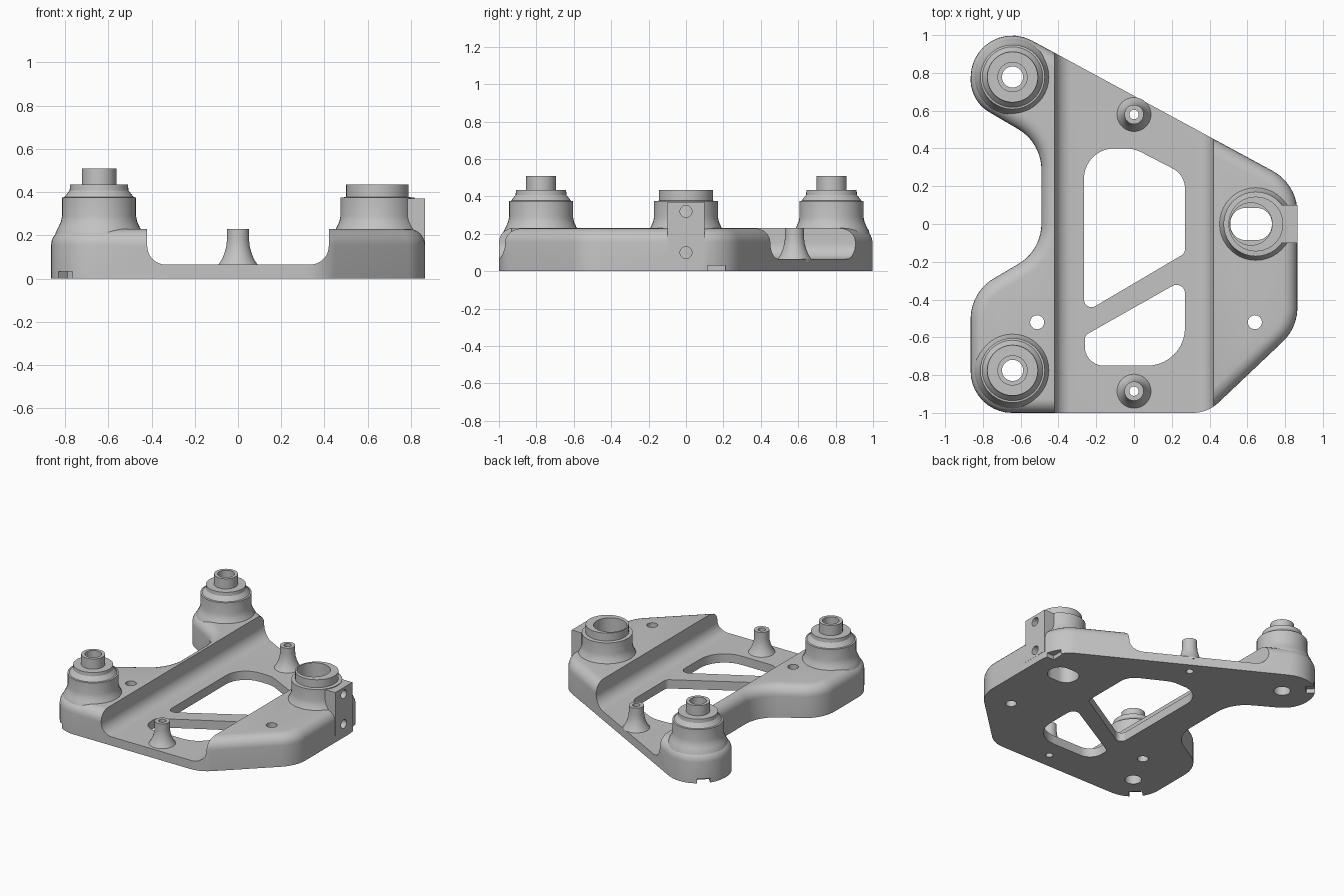
import bpy, bmesh, math
from mathutils import Vector, Matrix

if "Cube" in bpy.data.objects:
    bpy.data.objects.remove(bpy.data.objects["Cube"])

metal = bpy.data.materials.new("grey metal")
metal.use_nodes = True
GREY = (0.55, 0.55, 0.55, 1)
metal.diffuse_color = GREY
metal.node_tree.nodes["Principled BSDF"].inputs["Base Color"].default_value = GREY


def rounded(corners, inset=0, steps=10):
    """Counter-clockwise outline from (x, y, radius) corners, moved inward by inset."""
    out, n = [], len(corners)
    for i, (x, y, r) in enumerate(corners):
        p = Vector((x, y))
        if r == 0:
            out.append(p)
            continue
        a = (Vector(corners[i - 1][:2]) - p).normalized()
        b = (Vector(corners[(i + 1) % n][:2]) - p).normalized()
        half = a.angle(b) / 2
        c = p + (a + b).normalized() * r / math.sin(half)
        t = r / math.tan(half)
        s, e = p + a * t - c, p + b * t - c
        a0 = math.atan2(s.y, s.x)
        sweep = (math.atan2(e.y, e.x) - a0 + math.pi) % math.tau - math.pi
        radius = r - inset if sweep > 0 else r + inset
        for k in range(steps + 1):
            ang = a0 + sweep * k / steps
            out.append(c + Vector((math.cos(ang), math.sin(ang))) * radius)
    return out


def stack(name, rings, closed=False):
    """Skin a list of (outline, z) rings; cap the ends or close into a tube."""
    bm = bmesh.new()
    vs = [[bm.verts.new((p.x, p.y, z)) for p in pts] for pts, z in rings]
    n = len(vs[0])
    for lo, hi in zip(vs, vs[1:] + (vs[:1] if closed else [])):
        for i in range(n):
            j = (i + 1) % n
            bm.faces.new((lo[i], lo[j], hi[j], hi[i]))
    if not closed:
        bm.faces.new(vs[0][::-1])
        bm.faces.new(vs[-1])
    me = bpy.data.meshes.new(name)
    bm.to_mesh(me)
    bm.free()
    ob = bpy.data.objects.new(name, me)
    bpy.context.collection.objects.link(ob)
    me.materials.append(metal)
    return ob


def circle(x, y, r, n=40):
    return [Vector((x + r * math.cos(math.tau * k / n), y + r * math.sin(math.tau * k / n)))
            for k in range(n)]


def lathe(name, x, y, profile, closed=False):
    return stack(name, [(circle(x, y, r), z) for r, z in profile], closed)


def prism(name, pts, z0, z1):
    return stack(name, [(pts, z0), (pts, z1)])


def box(name, x0, x1, y0, y1, z0, z1):
    return prism(name, [Vector(p) for p in ((x0, y0), (x1, y0), (x1, y1), (x0, y1))], z0, z1)


def cut(ob, cutters):
    """Subtract each cutter, trying the next solver if one leaves nothing."""
    bpy.context.view_layer.objects.active = ob
    for c in cutters:
        before = ob.data.copy()
        for solver in ('EXACT', 'MANIFOLD', 'FLOAT'):
            m = ob.modifiers.new("cut", 'BOOLEAN')
            m.operation, m.solver, m.object = 'DIFFERENCE', solver, c
            bpy.ops.object.modifier_apply(modifier=m.name)
            if len(ob.data.polygons) > 0:
                break
            ob.data = before.copy()


TOP, FLOOR, EDGE = 0.23, 0.065, 0.075
BOSS_X, BOSS_YS = -0.643, (-0.775, 0.778)

# Base plate with rounded upper rim
corners = [
    (-0.865, -1, 0.22), (0.39, -1, 0.2), (0.865, -0.55, 0.25), (0.865, 0.21, 0.25),
    (-0.865, 1.147, 0.22), (-0.865, 0.65, 0.2), (-0.49, 0.43, 0.25),
    (-0.49, -0.14, 0.25), (-0.865, -0.36, 0.25)]
rings = [(rounded(corners), 0)]
for k in range(7):
    a = math.pi / 2 * k / 6
    rings.append((rounded(corners, EDGE * (1 - math.cos(a))), TOP - EDGE + EDGE * math.sin(a)))
plate = stack("base_plate", rings)

# Channel running front to back
profile = rounded([(-0.42, 0.4, 0), (-0.42, FLOOR, 0.085), (0.42, FLOOR, 0.085), (0.42, 0.4, 0)])
channel = prism("channel_cutter", profile, -1.2, 1.2)
channel.data.transform(Matrix.Rotation(math.pi / 2, 4, 'X'))

# Windows on both sides of the diagonal rib
big_window = prism("big_window_cutter", rounded([
    (-0.265, 0.4, 0.16), (-0.265, -0.47, 0.04), (0.27, -0.155, 0.04),
    (0.27, 0.26, 0.12), (0.0, 0.4, 0.18)]), -0.1, 0.4)
small_window = prism("small_window_cutter", rounded([
    (-0.26, -0.59, 0.035), (-0.26, -0.75, 0.1), (0.27, -0.75, 0.2), (0.27, -0.29, 0.045)]), -0.1, 0.4)

# Through holes
holes = [prism("hole_cutter", circle(x, y, r), -0.1, 0.8) for x, y, r in
         [(-0.513, -0.52, 0.037), (0.64, -0.52, 0.037), (0, 0.58, 0.025), (0, -0.885, 0.025)]
         + [(BOSS_X, y, 0.056) for y in BOSS_YS]]

# Oval bore, wider at the top, and side screw holes
bore = prism("bore_cutter", rounded([(0.51, -0.085, 0.08), (0.73, -0.085, 0.08),
                                     (0.73, 0.085, 0.08), (0.51, 0.085, 0.08)]), -0.1, 0.8)
counterbore = prism("counterbore_cutter", circle(0.62, 0, 0.112), 0.2, 0.8)
side_holes = []
for z in (0.10, 0.32):
    h = prism("side_hole_cutter", circle(0, 0, 0.032, 20), -0.06, 0.06)
    h.data.transform(Matrix.Translation((0.865, 0, z)) @ Matrix.Rotation(math.pi / 2, 4, 'Y'))
    side_holes.append(h)

# Small notches in the bottom rim
notches = [box("notch_cutter", 0.8, 0.95, 0.115, 0.21, -0.1, 0.03)]
for y, turn in zip(BOSS_YS, (225, 135)):
    notch = box("notch_cutter", 0.16, 0.3, -0.045, 0.045, -0.1, 0.033)
    notch.data.transform(Matrix.Translation((BOSS_X, y, 0))
                         @ Matrix.Rotation(math.radians(turn), 4, 'Z'))
    notches.append(notch)

cutters = [channel, big_window, small_window, bore, counterbore] + holes + side_holes + notches
cut(plate, cutters)

# Flared foot shared by all bosses
foot = [(0.17, 0.06), (0.17, 0.15), (0.205, 0.19), (0.2, 0.215), (0.187, 0.24),
        (0.176, 0.265), (0.171, 0.29)]

# Left bosses with stepped collars and hollow pins
parts = [plate]
for side, y in zip(("front", "back"), BOSS_YS):
    parts.append(lathe(side + "_boss", BOSS_X, y, [(0.056, 0.06)] + foot + [
        (0.171, 0.375), (0.16, 0.377), (0.15, 0.39), (0.136, 0.408), (0.134, 0.435),
        (0.08, 0.435), (0.08, 0.51), (0.056, 0.51)], closed=True))

# Right boss with oval bore and clamp block
boss = lathe("right_boss", 0.645, 0, foot + [(0.171, 0.375), (0.145, 0.377), (0.145, 0.435)])
cut(boss, [bore, counterbore])
block = box("clamp_block", 0.765, 0.866, -0.1, 0.1, 0.05, 0.37)
cut(block, side_holes)
parts += [boss, block]

# Flared hollow posts in the channel
for side, y in (("front", -0.885), ("back", 0.58)):
    parts.append(lathe(side + "_post", 0, y, [
        (0.025, 0.05), (0.09, 0.05), (0.09, FLOOR), (0.074, 0.09), (0.062, 0.12), (0.054, 0.15),
        (0.051, 0.18), (0.051, TOP), (0.025, TOP)], closed=True))

for c in cutters:
    bpy.data.objects.remove(c)

bpy.ops.object.select_all(action='DESELECT')
for ob in parts:
    ob.select_set(True)
bpy.context.view_layer.objects.active = plate
bpy.ops.object.shade_smooth_by_angle(angle=math.radians(32))
